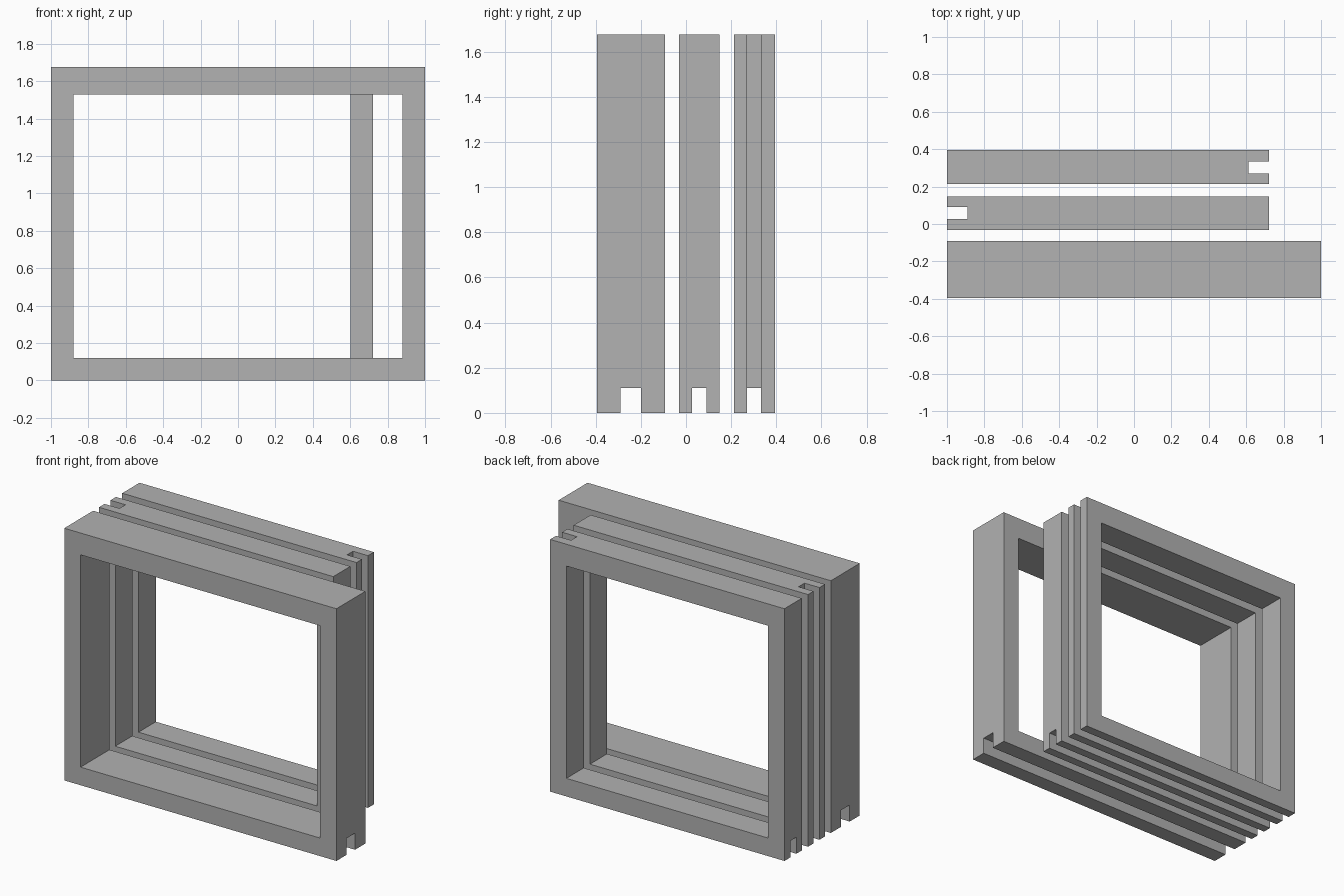
import bpy
from mathutils import Vector

default = bpy.data.objects.get("Cube")
if default:
    bpy.data.objects.remove(default, do_unlink=True)

grey = bpy.data.materials.new("plain grey")
grey.use_nodes = True
COLOR = (0.445, 0.445, 0.445, 1)
grey.diffuse_color = COLOR
grey.node_tree.nodes["Principled BSDF"].inputs["Base Color"].default_value = COLOR

HEIGHT = 1.675
SILL, HEAD = 0.12, 1.53      # opening heights
STILE = 0.12                 # width of the upright sides
GROOVE = 0.11                # depth of every groove
OVER = 0.1                   # cutter overshoot


def box(name, low, high):
    low, high = Vector(low), Vector(high)
    bpy.ops.mesh.primitive_cube_add(size=1, location=(low + high) / 2)
    obj = bpy.context.object
    obj.name = name
    obj.scale = high - low
    bpy.ops.object.transform_apply(location=True, rotation=False, scale=True)
    obj.data.materials.append(grey)
    return obj


def cut(target, low, high):
    cutter = box("cutter", low, high)
    cutter.hide_render = True
    mod = target.modifiers.new("cut", "BOOLEAN")
    mod.operation = "DIFFERENCE"
    mod.solver = "EXACT"
    mod.object = cutter
    bpy.context.view_layer.objects.active = target
    bpy.ops.object.modifier_apply(modifier=mod.name)
    bpy.data.objects.remove(cutter, do_unlink=True)


def frame(name, x1, y0, y1, g0, g1, side=None):
    """Rectangular frame with a groove underneath and, optionally, in one side."""
    x0 = -1.0
    obj = box(name, (x0, y0, 0), (x1, y1, HEIGHT))
    # Window opening
    cut(obj, (x0 + STILE, y0 - OVER, SILL), (x1 - STILE, y1 + OVER, HEAD))
    # Bottom groove along the whole width
    cut(obj, (x0 - OVER, g0, -OVER), (x1 + OVER, g1, GROOVE))
    # Upright groove along the whole height
    if side == "right":
        cut(obj, (x0 - OVER, g0, -OVER), (x0 + GROOVE, g1, HEIGHT + OVER))
    elif side == "left":
        cut(obj, (x1 - GROOVE, g0, -OVER), (x1 + OVER, g1, HEIGHT + OVER))
    return obj


frame("outer_frame", 1.0, -0.395, -0.092, -0.29, -0.20)
frame("middle_sash", 0.722, -0.031, 0.148, 0.027, 0.09, "right")
frame("rear_sash", 0.722, 0.213, 0.395, 0.27, 0.333, "left")
